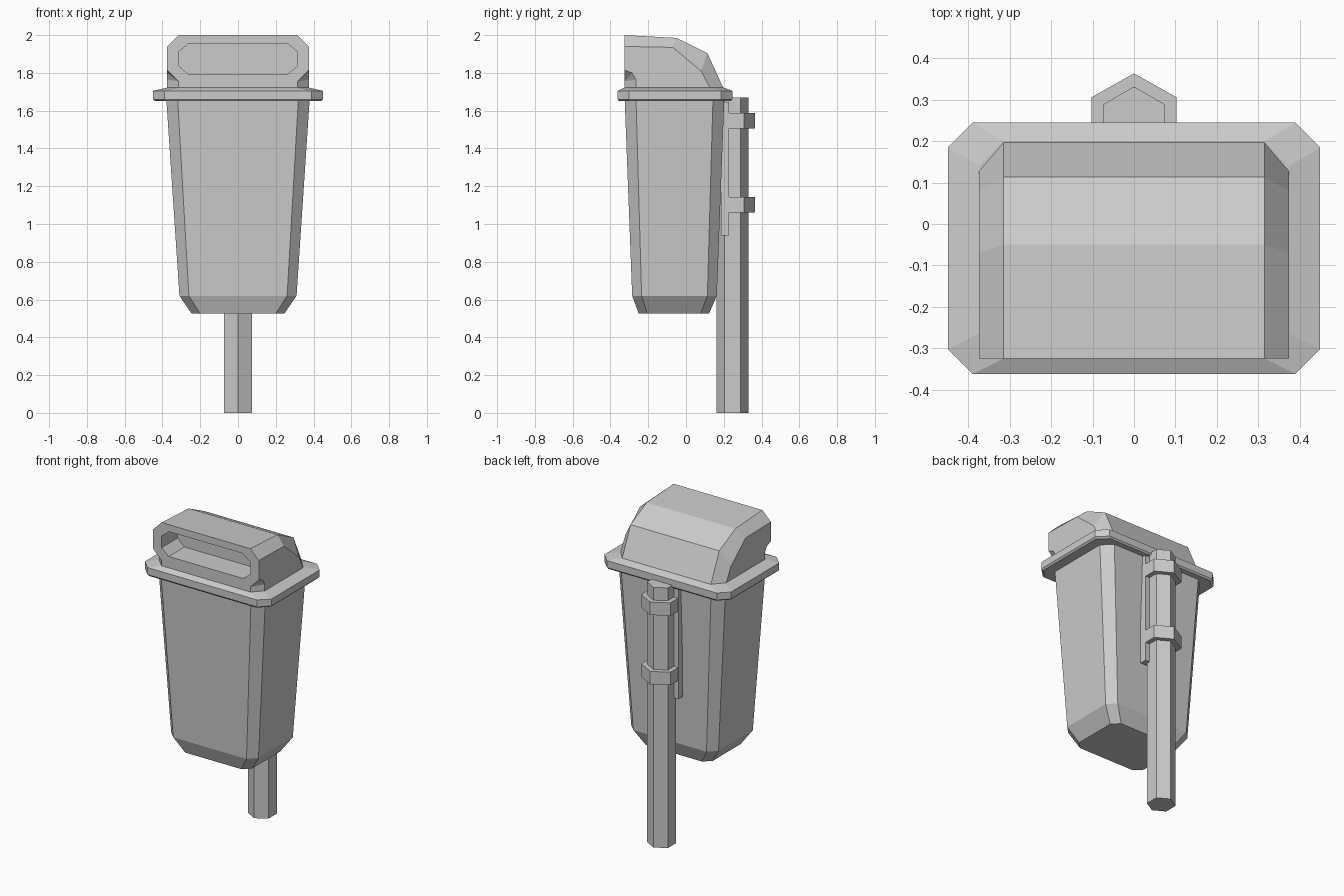
import bpy, bmesh
from math import sin, cos, pi

if "Cube" in bpy.data.objects:
    bpy.data.objects.remove(bpy.data.objects["Cube"])


def finish(name, bm):
    bmesh.ops.recalc_face_normals(bm, faces=bm.faces)
    me = bpy.data.meshes.new(name)
    bm.to_mesh(me)
    bm.free()
    ob = bpy.data.objects.new(name, me)
    bpy.context.collection.objects.link(ob)
    return ob


def octagon(hx, y0, y1, c, z):
    """Chamfered rectangle at height z."""
    right = [(hx - c, y0), (hx, y0 + c), (hx, y1 - c), (hx - c, y1)]
    return [(x, y, z) for x, y in right] + [(-x, y, z) for x, y in reversed(right)]


def loft(name, rings):
    """Skin equal-length rings and cap both ends."""
    bm = bmesh.new()
    vs = [[bm.verts.new(p) for p in r] for r in rings]
    n = len(rings[0])
    for a, b in zip(vs, vs[1:]):
        for i in range(n):
            j = (i + 1) % n
            bm.faces.new((a[i], a[j], b[j], b[i]))
    bm.faces.new(vs[0])
    bm.faces.new(vs[-1])
    return finish(name, bm)


def prism(name, outline, z0, z1):
    return loft(name, [[(x, y, z) for x, y in outline] for z in (z0, z1)])


# Tapered bin body
loft("bin_body", [octagon(0.245, -0.25, 0.122, 0.045, 0.525),
                  octagon(0.31, -0.285, 0.163, 0.05, 0.62),
                  octagon(0.38, -0.325, 0.203, 0.06, 1.67)])

# Flat rim around the body
loft("rim", [octagon(0.385, -0.33, 0.205, 0.06, 1.65),
             octagon(0.44, -0.355, 0.237, 0.06, 1.65),
             octagon(0.45, -0.362, 0.245, 0.06, 1.66),
             octagon(0.45, -0.362, 0.245, 0.06, 1.705),
             octagon(0.375, -0.325, 0.2, 0.06, 1.722)])

# Hooded lid: right-hand points, mirrored to the left
F = -0.325
pts = {
    "t0": (0.315, F, 2.0), "t1": (0.315, -0.05, 1.985),
    "t2": (0.315, 0.113, 1.905), "t3": (0.315, 0.2, 1.715),
    "s0": (0.375, F, 1.94), "s1": (0.375, -0.07, 1.935),
    "s2": (0.375, 0.08, 1.81), "s3": (0.375, 0.13, 1.715),
    "a": (0.375, F, 1.815), "b": (0.315, F, 1.755), "c": (0.315, F, 1.715),
    "d": (0.375, -0.265, 1.715), "e": (0.375, -0.265, 1.765), "f": (0.375, -0.285, 1.8),
}
slot = [(0.262, 1.955), (0.315, 1.912), (0.315, 1.838), (0.265, 1.795)]
for i, (x, z) in enumerate(slot):
    pts["h%d" % i] = (x, F, z)
    pts["k%d" % i] = (x, F + 0.16, z)

bm = bmesh.new()
R = {k: bm.verts.new(p) for k, p in pts.items()}
L = {k: bm.verts.new((-p[0], p[1], p[2])) for k, p in pts.items()}
outer, hole, back = ["t0", "s0", "a", "b"], ["h0", "h1", "h2", "h3"], ["k0", "k1", "k2", "k3"]
sides = [["s0", "s1", "s2", "s3", "d", "e", "f", "a"],
         ["a", "b", "f"], ["b", "e", "f"], ["b", "c", "d", "e"]]
sides += [["t%d" % i, "t%d" % (i + 1), "s%d" % (i + 1), "s%d" % i] for i in range(3)]
# Slot frame and recess walls
for p, q in ((outer, hole), (hole, back)):
    sides += [[p[i], p[i + 1], q[i + 1], q[i]] for i in range(3)]
for V in (R, L):
    for f in sides:
        bm.faces.new([V[k] for k in f])
# Strips that run across the lid
for p, q in (("t0", "t1"), ("t1", "t2"), ("t2", "t3"), ("b", "c"), ("t0", "h0"),
             ("h3", "b"), ("h0", "k0"), ("h3", "k3")):
    bm.faces.new((R[p], R[q], L[q], L[p]))
bm.faces.new([R[k] for k in back] + [L[k] for k in reversed(back)])
base = ["c", "d", "s3", "t3"]
bm.faces.new([R[k] for k in base] + [L[k] for k in reversed(base)])
finish("lid", bm)

# Hexagonal post
prism("post", [(0.085 * sin(i * pi / 3), 0.247 + 0.085 * cos(i * pi / 3)) for i in range(6)],
      0, 1.67)

# Mounting plate between body and post
prism("mounting_plate", [(-0.105, 0.185), (0.105, 0.185), (0.105, 0.228), (-0.105, 0.228)],
      0.94, 1.645)

# Clamps around the post
band = [(-0.103, 0.225), (-0.103, 0.306), (0, 0.364), (0.103, 0.306), (0.103, 0.225)]
for name, z in (("lower_clamp", 1.06), ("upper_clamp", 1.505)):
    prism(name, band, z, z + 0.083)
